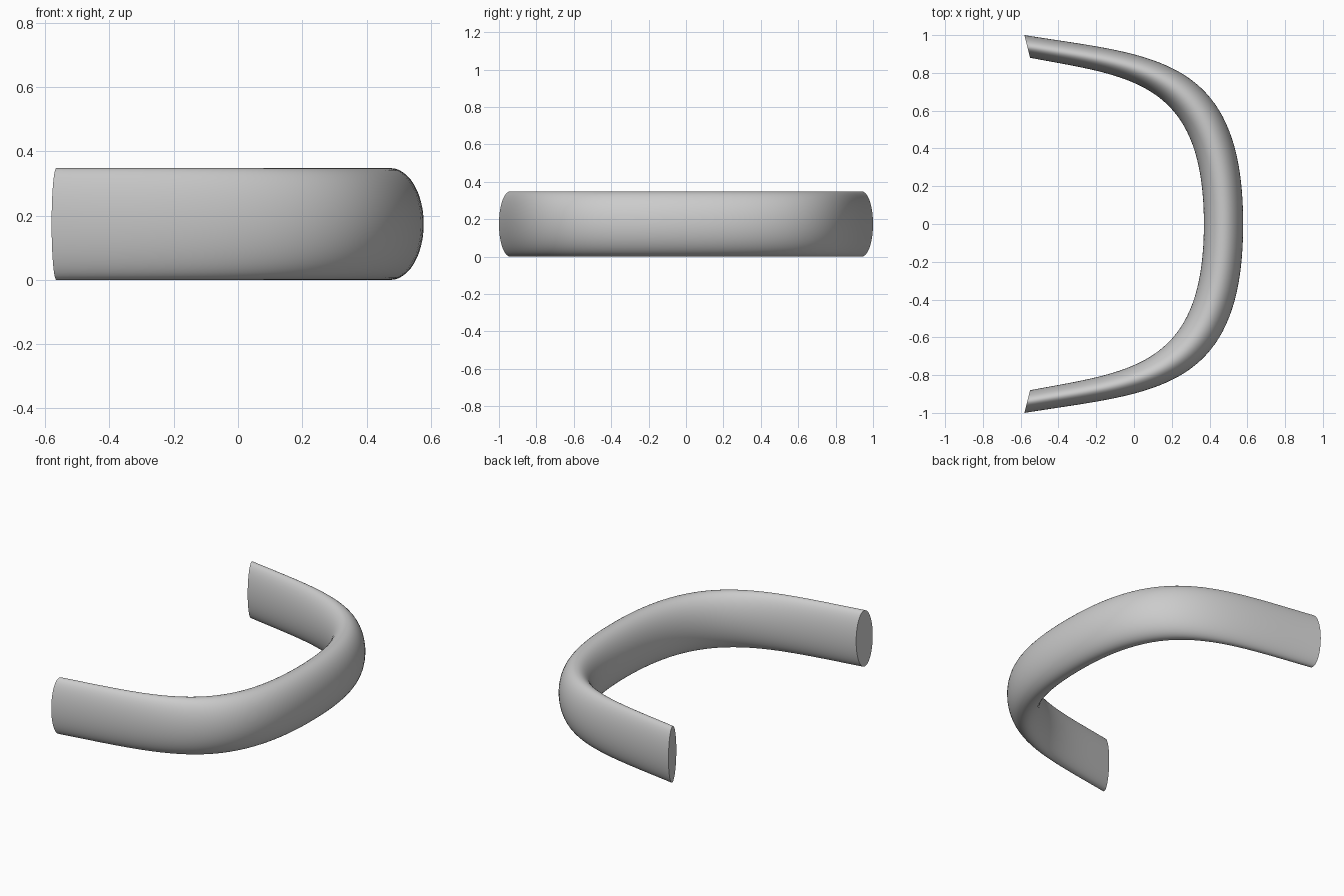
import bpy
import bmesh
import math
from mathutils import Vector
from mathutils.geometry import interpolate_bezier

cube = bpy.data.objects.get("Cube")
if cube:
    bpy.data.objects.remove(cube, do_unlink=True)

STEPS = 40
SIDES = 48
HALF_HEIGHT = 0.174


def full_edge(points):
    """Bezier from one tip to the middle, mirrored on to the other tip."""
    half = interpolate_bezier(*[Vector((x, y, 0)) for x, y in points], STEPS)
    return half + [Vector((p.x, -p.y, 0)) for p in reversed(half[:-1])]


# Outer and inner edges of the bent bar in plan
outer = full_edge([(-0.58, 1.0), (0.10, 0.89), (0.578, 0.90), (0.578, 0.0)])
inner = full_edge([(-0.55, 0.88), (-0.02, 0.78), (0.37, 0.76), (0.37, 0.0)])

# Elliptical cross-sections spanning the two edges
bm = bmesh.new()
rings = []
for a, b in zip(outer, inner):
    centre, reach = (a + b) / 2, (a - b) / 2
    ring = []
    for i in range(SIDES):
        angle = math.tau * i / SIDES
        co = centre + reach * math.cos(angle)
        co.z = HALF_HEIGHT * (1 + math.sin(angle))
        ring.append(bm.verts.new(co))
    rings.append(ring)

# Skin between sections, then flat end caps
for r, s in zip(rings, rings[1:]):
    for i in range(SIDES):
        j = (i + 1) % SIDES
        bm.faces.new((r[i], r[j], s[j], s[i]))
for ring in (rings[0], rings[-1]):
    bm.faces.new(ring)
bmesh.ops.recalc_face_normals(bm, faces=bm.faces)

mesh = bpy.data.meshes.new("curved_bar")
bm.to_mesh(mesh)
bm.free()
bar = bpy.data.objects.new("curved_bar", mesh)
bpy.context.collection.objects.link(bar)
bpy.context.view_layer.objects.active = bar
bar.select_set(True)
bpy.ops.object.shade_smooth_by_angle(angle=math.radians(40))
